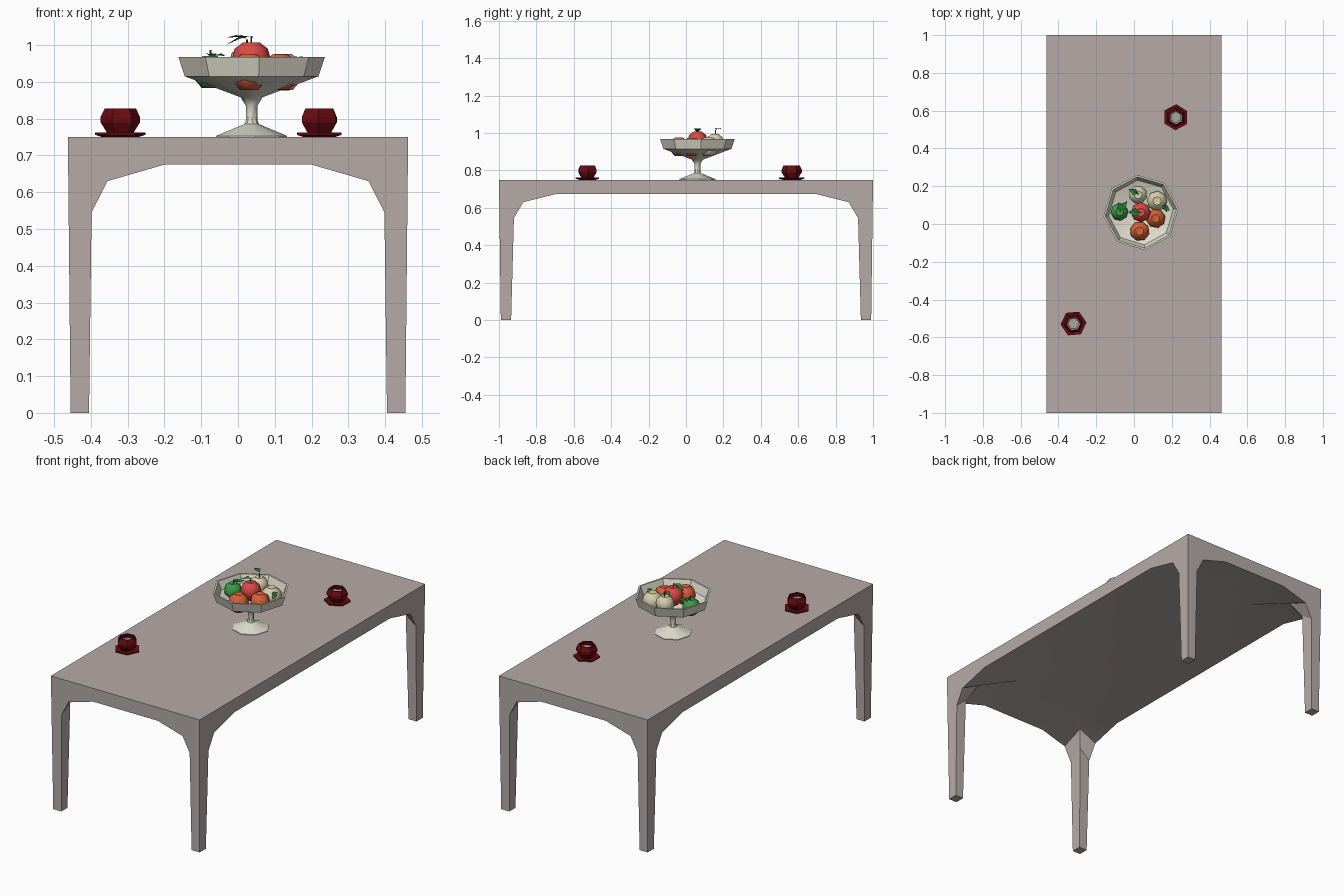
import bpy, bmesh, math
from mathutils import Vector, Matrix

if "Cube" in bpy.data.objects:
    bpy.data.objects.remove(bpy.data.objects["Cube"])


def material(name, rgb):
    m = bpy.data.materials.new(name)
    m.diffuse_color = (*rgb, 1)
    m.use_nodes = True
    m.node_tree.nodes["Principled BSDF"].inputs["Base Color"].default_value = m.diffuse_color
    return m


TAUPE = material("taupe table", (0.47, 0.41, 0.395))
IVORY = material("ivory ceramic", (0.74, 0.72, 0.61))
MAROON = material("dark red china", (0.14, 0.003, 0.005))
INSIDE = material("pale cup inside", (0.42, 0.36, 0.35))
RED = material("red fruit", (0.69, 0.07, 0.06))
ORANGE = material("orange fruit", (0.68, 0.12, 0.04))
CREAM = material("cream fruit", (0.68, 0.63, 0.42))
GREEN = material("green fruit", (0.05, 0.33, 0.07))
LEAF = material("leaf green", (0.02, 0.22, 0.04))


def finish(name, bm, mats, smooth=None, recalc=True):
    bmesh.ops.remove_doubles(bm, verts=bm.verts[:], dist=1e-5)
    if recalc:
        bmesh.ops.recalc_face_normals(bm, faces=bm.faces[:])
    for f in bm.faces:
        f.smooth = smooth is not None
    me = bpy.data.meshes.new(name)
    bm.to_mesh(me)
    bm.free()
    for m in mats:
        me.materials.append(m)
    if smooth is not None:
        me.set_sharp_from_angle(angle=math.radians(smooth))
    ob = bpy.data.objects.new(name, me)
    bpy.context.collection.objects.link(ob)
    return ob


def lathe(name, profile, sides, turn, loc, mats, smooth=None, inner_from=None):
    """Revolve (radius, z) points; bands from inner_from on use material 1."""
    bm = bmesh.new()
    rings = []
    for r, z in profile:
        if r == 0:
            rings.append([bm.verts.new((loc[0], loc[1], loc[2] + z))] * sides)
            continue
        rings.append([bm.verts.new((loc[0] + r * math.cos(turn + k * math.tau / sides),
                                    loc[1] + r * math.sin(turn + k * math.tau / sides),
                                    loc[2] + z)) for k in range(sides)])
    for i in range(len(rings) - 1):
        a, b = rings[i], rings[i + 1]
        for k in range(sides):
            j = (k + 1) % sides
            vs = list(dict.fromkeys([a[k], a[j], b[j], b[k]]))
            f = bm.faces.new(vs)
            if inner_from is not None and i >= inner_from:
                f.material_index = 1
    return finish(name, bm, mats, smooth)


# Table: one quarter with arched leg corner, mirrored twice
def ox(z):
    return 0.455 + 0.0075 * z / 0.75


def oy(z):
    return 0.99 + 0.01 * z / 0.75


arch = [(0.405, 0.935, 0), (0.398, 0.92, 0.545), (0.355, 0.87, 0.63), (0.2, 0.69, 0.675)]
inner_z = [0, 0.60, 0.68, 0.695]
P = [(x, oy(z), z) for x, y, z in arch]
Q = [(ox(z), y, z) for x, y, z in arch]
I = [(x, y, h) for (x, y, z), h in zip(arch, inner_z)]
T, E, H = 0.75, 0.675, 0.695
foot, corner = (ox(0), oy(0), 0), (ox(T), oy(T), T)
midy, midx = (0, oy(E), E), (ox(E), 0, E)
faces = [
    [(0, 0, T), (ox(T), 0, T), corner, (0, oy(T), T)],
    [(0, oy(T), T), corner, foot, *P, midy],
    [(ox(T), 0, T), corner, foot, *Q, midx],
    [foot, P[0], I[0], Q[0]],
    [P[3], midy, (0, 0.69, H), I[3]],
    [Q[3], midx, (0.2, 0, H), I[3]],
    [I[3], (0, 0.69, H), (0, 0, H), (0.2, 0, H)],
]
for a, b in ((0, 1), (1, 2), (2, 3)):
    faces += [[P[a], P[b], I[b], I[a]], [Q[a], Q[b], I[b], I[a]]]
bm = bmesh.new()
for f in faces:
    bm.faces.new([bm.verts.new(p) for p in f])
bmesh.ops.remove_doubles(bm, verts=bm.verts[:], dist=1e-5)
for axis in (0, 1):
    copy = bmesh.ops.duplicate(bm, geom=bm.verts[:] + bm.edges[:] + bm.faces[:])
    for v in copy["geom"]:
        if isinstance(v, bmesh.types.BMVert):
            v.co[axis] *= -1
    bmesh.ops.remove_doubles(bm, verts=bm.verts[:], dist=1e-5)
finish("table", bm, [TAUPE], 30)

# Footed fruit bowl
CX, CY = 0.037, 0.061
lathe("fruit_bowl", [(0, 0.75), (0.097, 0.75), (0.097, 0.753), (0.02, 0.785), (0.016, 0.795),
                     (0.016, 0.835), (0.03, 0.858), (0.183, 0.915), (0.2, 0.967),
                     (0.19, 0.967), (0.172, 0.922), (0.06, 0.88), (0, 0.875)],
      8, math.radians(6), (CX, CY, 0), [IVORY], 40)

# Cups and saucers
for side, x, y, turn in (("front", -0.32, -0.527, 5), ("back", 0.221, 0.565, 28)):
    t = math.radians(turn)
    lathe(side + "_saucer", [(0, 0), (0.05, 0), (0.069, 0.006), (0.069, 0.012), (0.045, 0.008),
                             (0, 0.008)], 6, t, (x, y, 0.75), [MAROON])
    lathe(side + "_cup", [(0, 0), (0.034, 0), (0.054, 0.032), (0.054, 0.046), (0.043, 0.069),
                          (0.038, 0.069), (0.047, 0.044), (0.03, 0.006), (0, 0.006)],
          6, t, (x, y, 0.758), [MAROON, INSIDE], None, 6)

# Fruit: (name, centre, radius, colour)
shape = [(0, -0.9), (0.5, -0.88), (0.9, -0.4), (1, 0.1), (0.85, 0.62), (0.42, 0.95), (0, 0.86)]
fruit = [
    ("red_apple", (0.036, 0.062, 0.957), 0.053, RED),
    ("front_orange", (0.03, -0.037, 0.925), 0.053, ORANGE),
    ("right_orange", (0.115, 0.03, 0.925), 0.052, ORANGE),
    ("right_cream_apple", (0.122, 0.122, 0.925), 0.054, CREAM),
    ("back_cream_apple", (0.022, 0.155, 0.948), 0.049, CREAM),
    ("green_apple", (-0.076, 0.064, 0.925), 0.047, GREEN),
]
for n, (name, c, r, col) in enumerate(fruit):
    lathe(name, [(a * r, b * r) for a, b in shape], 8, n * 0.5, c, [col], 50)


# Leaves and stems
def leaf(name, start, heading, length, pitch):
    w = length * 0.3
    pts = [(0, 0, 0), (0.4, w / length, 0.1), (1, 0, -0.1), (0.4, -w / length, 0.1), (0.45, 0, 0)]
    m = (Matrix.Translation(Vector(start)) @ Matrix.Rotation(math.radians(heading), 4, 'Z')
         @ Matrix.Rotation(math.radians(-pitch), 4, 'Y'))
    bm = bmesh.new()
    v = [bm.verts.new(m @ (Vector(p) * length)) for p in pts]
    for f in ((0, 4, 1), (4, 2, 1), (0, 3, 4), (3, 2, 4)):
        bm.faces.new([v[i] for i in f])
    finish(name, bm, [LEAF], None, False)


leaf("red_apple_leaf", (0.034, 0.062, 1.025), 180, 0.07, -15)
leaf("back_apple_leaf", (0.024, 0.16, 1.018), 155, 0.06, 8)
leaf("green_apple_leaf", (-0.074, 0.075, 0.968), 50, 0.06, 8)
leaf("green_apple_small_leaf", (-0.07, 0.064, 0.972), 100, 0.05, 5)
leaf("right_apple_leaf", (0.15, 0.098, 0.966), -35, 0.05, -5)
leaf("right_apple_low_leaf", (0.165, 0.105, 0.955), -80, 0.045, -10)
for name, x, y, z in (("red_apple_stem", 0.036, 0.062, 1.0),
                      ("back_apple_stem", 0.024, 0.157, 0.99),
                      ("green_apple_stem", -0.075, 0.066, 0.962)):
    lathe(name, [(0, 0), (0.002, 0), (0.003, 0.025), (0, 0.025)], 5, 0, (x, y, z), [LEAF])
